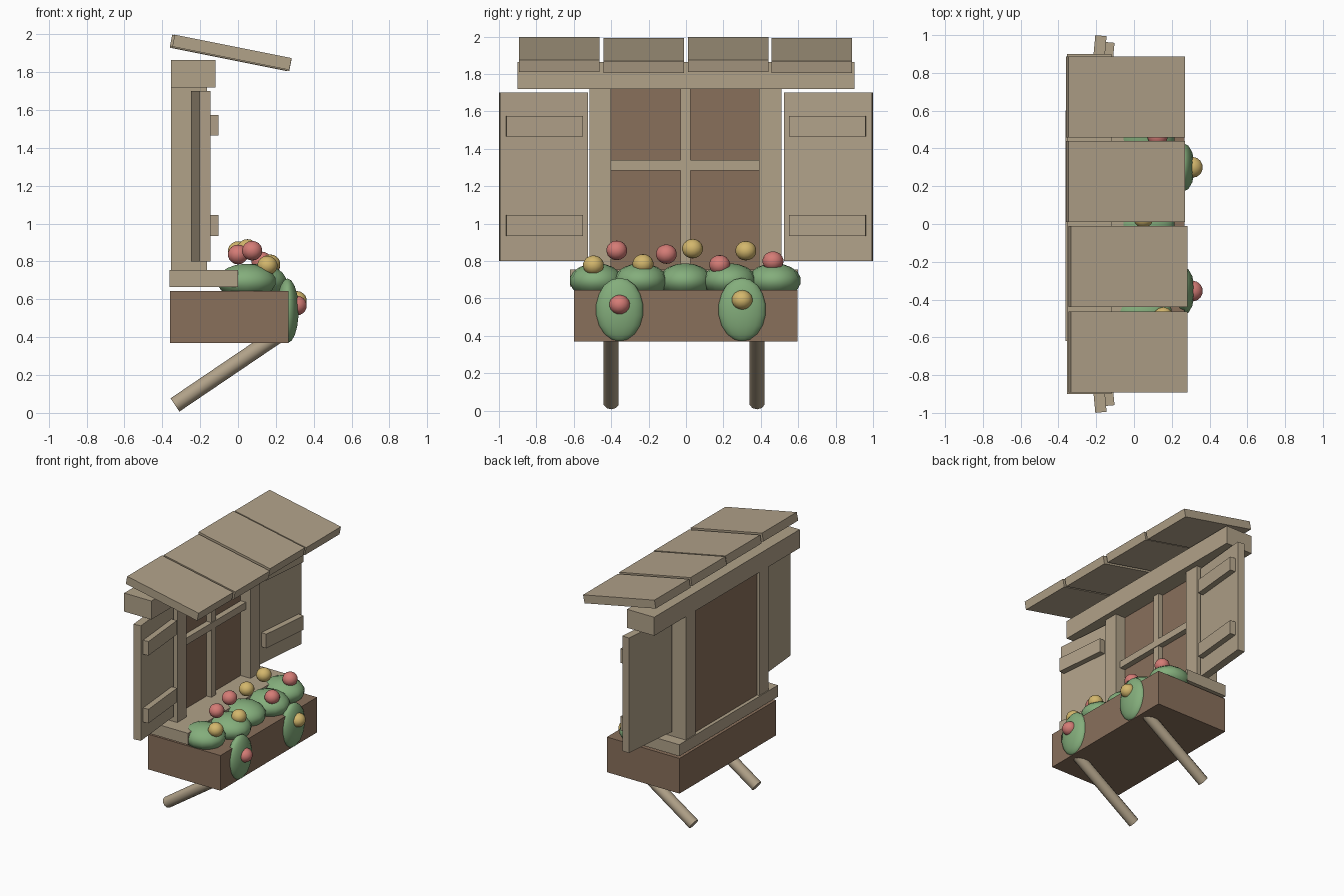
import bpy
import math
from mathutils import Vector, Matrix

cube = bpy.data.objects.get("Cube")
if cube:
    bpy.data.objects.remove(cube, do_unlink=True)


def make_material(name, rgb):
    mat = bpy.data.materials.new(name)
    mat.use_nodes = True
    mat.diffuse_color = (*rgb, 1)
    mat.node_tree.nodes["Principled BSDF"].inputs["Base Color"].default_value = (*rgb, 1)
    return mat


pale_wood = make_material("pale wood", (0.44, 0.36, 0.25))
brown_wood = make_material("brown wood", (0.25, 0.16, 0.105))
leaf_green = make_material("leaf green", (0.23, 0.42, 0.2))
petal_red = make_material("petal red", (0.66, 0.2, 0.18))
petal_yellow = make_material("petal yellow", (0.65, 0.47, 0.15))


def finish(name, mat):
    obj = bpy.context.object
    obj.name = name
    obj.data.materials.append(mat)
    return obj


def box(name, mat, xs, ys, zs):
    """Box given by its extent along each axis."""
    bpy.ops.mesh.primitive_cube_add(size=1)
    obj = finish(name, mat)
    centre = Vector([sum(r) / 2 for r in (xs, ys, zs)])
    size = [r[1] - r[0] for r in (xs, ys, zs)]
    obj.data.transform(Matrix.Translation(centre) @ Matrix.Diagonal((*size, 1)))
    return obj


def ball(name, mat, centre, radii):
    bpy.ops.mesh.primitive_uv_sphere_add(segments=14, ring_count=9, radius=1, location=centre)
    obj = finish(name, mat)
    obj.scale = radii
    bpy.ops.object.shade_smooth()


# Window frame, pane and glazing bars
box("lintel", pale_wood, (-0.355, -0.12), (-0.9, 0.9), (1.72, 1.865))
box("sill", pale_wood, (-0.362, 0.0), (-0.62, 0.6), (0.665, 0.755))
box("right_post", pale_wood, (-0.355, -0.165), (-0.515, -0.4), (0.75, 1.73))
box("left_post", pale_wood, (-0.355, -0.165), (0.39, 0.51), (0.75, 1.73))
box("window_pane", brown_wood, (-0.335, -0.25), (-0.41, 0.4), (0.75, 1.73))
box("upright_bar", pale_wood, (-0.26, -0.21), (-0.03, 0.025), (0.75, 1.73))
box("cross_bar", pale_wood, (-0.26, -0.205), (-0.41, 0.4), (1.285, 1.34))

# Shutters with battens, swung slightly forward at the outer edge
for side, label in ((-1, "right"), (1, "left")):
    parts = [box(label + "_shutter", pale_wood, (-0.03, 0.03),
                 (-0.236, 0.236), (0.8, 1.7))]
    for tag, low in (("lower", 0.935), ("upper", 1.465)):
        parts.append(box(f"{label}_{tag}_batten", pale_wood, (0.025, 0.075),
                         (-0.205, 0.205), (low, low + 0.11)))
    for part in parts:
        part.location = (-0.197, side * 0.762, 0)
        part.rotation_euler.z = -side * math.radians(5.4)

# Sloping roof planks
for i, (y, x) in enumerate(((-0.677, -0.032), (-0.225, -0.032), (0.225, -0.045), (0.672, -0.045))):
    plank = box(f"roof_plank_{i + 1}", pale_wood, (-0.315, 0.315), (-0.215, 0.215), (-0.032, 0.032))
    plank.location = (x, y, 1.905 - 0.006 * (i % 2))
    plank.rotation_euler.y = math.radians(11.3)

# Planter box and its slanted round braces
box("planter", brown_wood, (-0.36, 0.268), (-0.6, 0.595), (0.37, 0.645))
for label, y in (("right", -0.4), ("left", 0.38)):
    start, end = Vector((-0.333, y, 0.042)), Vector((0.24, y, 0.43))
    bpy.ops.mesh.primitive_cylinder_add(vertices=10, radius=0.042, depth=(end - start).length,
                                        location=(start + end) / 2)
    brace = finish(label + "_brace", pale_wood)
    brace.rotation_euler = (end - start).to_track_quat("Z", "Y").to_euler()
    bpy.ops.object.shade_smooth_by_angle(angle=math.radians(40))

# Mounded and trailing foliage
for i, x in enumerate((0.045, 0.1, 0.06, 0.1, 0.06)):
    ball(f"bush_{i + 1}", leaf_green, (x, -0.48 + 0.238 * i, 0.695), (0.16, 0.143, 0.093))
for label, y in (("right", -0.355), ("left", 0.3)):
    ball(label + "_trailing_bush", leaf_green, (0.262, y, 0.54), (0.06, 0.13, 0.17))

# Blossoms
reds = ((0.075, -0.37, 0.857), (0.0, -0.105, 0.837), (0.17, 0.18, 0.78),
        (0.125, 0.465, 0.8), (0.31, -0.355, 0.567))
yellows = ((0.155, -0.495, 0.778), (0.17, -0.23, 0.785), (0.05, 0.035, 0.866),
           (0.0, 0.32, 0.855), (0.31, 0.3, 0.592))
for label, mat, spots in (("red", petal_red, reds), ("yellow", petal_yellow, yellows)):
    for i, spot in enumerate(spots):
        ball(f"{label}_blossom_{i + 1}", mat, spot, (0.055, 0.056, 0.052))
